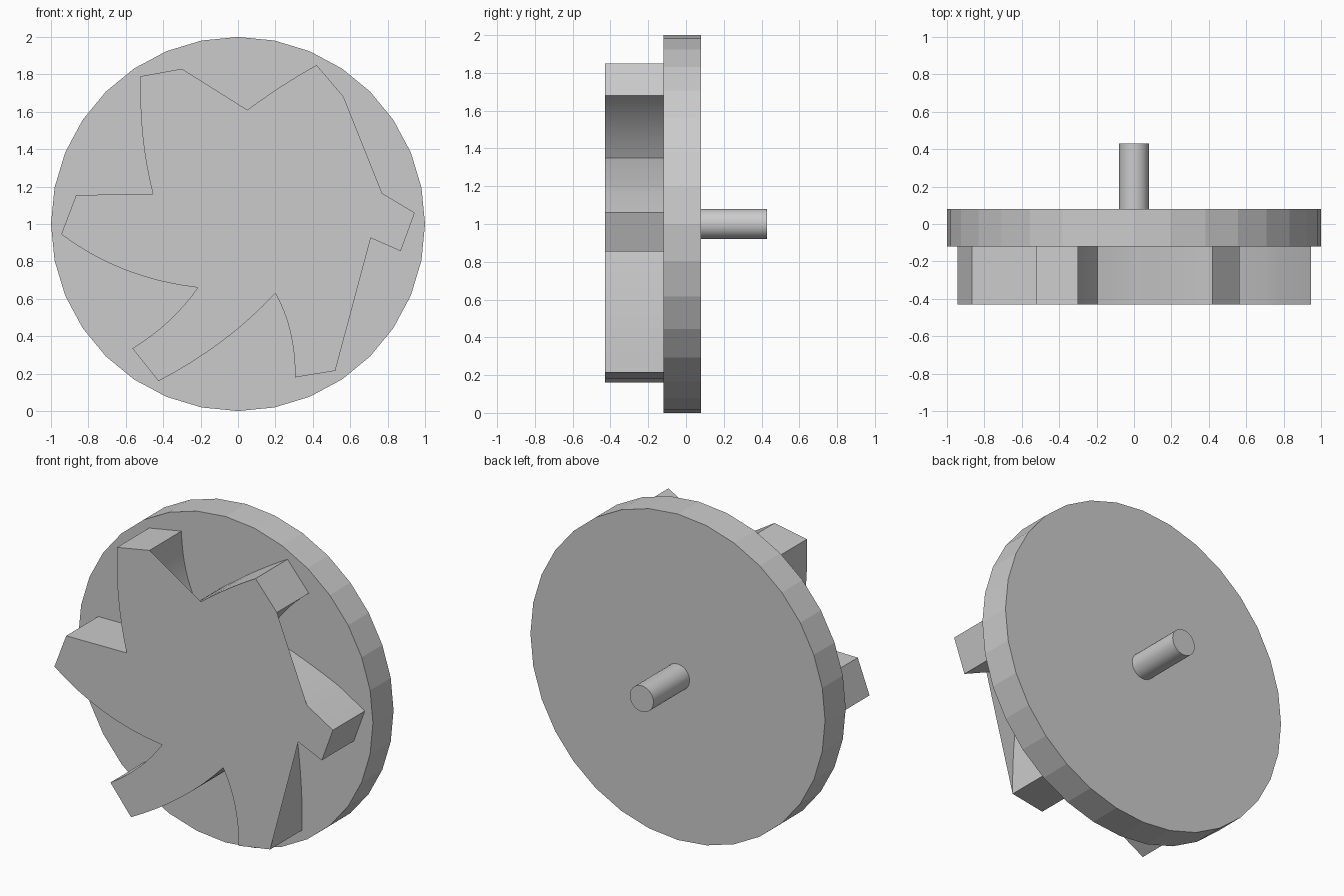
import bpy, bmesh, math

if "Cube" in bpy.data.objects:
    bpy.data.objects.remove(bpy.data.objects["Cube"])

FRONT, BACK = -0.43, -0.12


def cylinder(name, radius, y0, y1, sides, smooth):
    bpy.ops.mesh.primitive_cylinder_add(
        vertices=sides, radius=radius, depth=y1 - y0,
        location=(0, (y0 + y1) / 2, 1), rotation=(math.pi / 2, 0, 0))
    ob = bpy.context.object
    ob.name = name
    if smooth:
        bpy.ops.object.shade_smooth_by_angle(angle=math.radians(30))
    return ob


# Backing disc and rear shaft
cylinder("backing_disc", 1.0, -0.12, 0.08, 32, False)
cylinder("shaft", 0.08, 0.08, 0.43, 32, True)

# Cutter outline, clockwise from the front: (x, z), then either None for a
# straight edge or the mid point of a curve to the next corner, then
# whether the front plate spans across that edge.
outline = [
    ((-0.52, 1.79), None, False),
    ((-0.30, 1.83), (-0.27, 1.60), True),
    ((-0.195, 1.41), (-0.08, 1.515), True),
    ((0.05, 1.61), (0.23, 1.735), False),
    ((0.42, 1.85), None, False),
    ((0.565, 1.68), (0.405, 1.53), True),
    ((0.28, 1.35), (0.53, 1.265), True),
    ((0.77, 1.165), None, False),
    ((0.945, 1.06), None, False),
    ((0.87, 0.855), None, False),
    ((0.71, 0.925), (0.58, 0.97), True),
    ((0.45, 1.00), (0.505, 0.60), True),
    ((0.52, 0.215), None, False),
    ((0.305, 0.18), (0.28, 0.42), False),
    ((0.20, 0.63), (-0.085, 0.373), False),
    ((-0.425, 0.16), None, False),
    ((-0.565, 0.335), (-0.37, 0.482), False),
    ((-0.215, 0.66), (-0.605, 0.755), False),
    ((-0.945, 0.945), None, False),
    ((-0.865, 1.155), None, False),
    ((-0.455, 1.16), (-0.51, 1.47), False),
]

points, on_plate = [], []
for i, (a, mid, spanned) in enumerate(outline):
    b = outline[(i + 1) % len(outline)][0]
    points.append(a)
    on_plate.append(not (spanned and outline[i - 1][2]))
    if mid:
        for k in range(1, 8):
            t = k / 8
            ctrl = [2 * m - (p + q) / 2 for m, p, q in zip(mid, a, b)]
            points.append(tuple((1 - t) ** 2 * p + 2 * t * (1 - t) * c + t * t * q
                                for p, c, q in zip(a, ctrl, b)))
            on_plate.append(not spanned)

# Toothed cutter: curved walls, back cap, front plate bridging three notches
bm = bmesh.new()
front = [bm.verts.new((x, FRONT, z)) for x, z in points]
back = [bm.verts.new((x, BACK, z)) for x, z in points]
n = len(points)
for i in range(n):
    j = (i + 1) % n
    bm.faces.new((front[i], front[j], back[j], back[i]))
bm.faces.new(back)
bm.faces.new([v for v, keep in zip(front, on_plate) if keep][::-1])
mesh = bpy.data.meshes.new("toothed_cutter")
bm.to_mesh(mesh)
bm.free()
cutter = bpy.data.objects.new("toothed_cutter", mesh)
bpy.context.collection.objects.link(cutter)
bpy.ops.object.select_all(action='DESELECT')
cutter.select_set(True)
bpy.context.view_layer.objects.active = cutter
bpy.ops.object.shade_smooth_by_angle(angle=math.radians(20))
